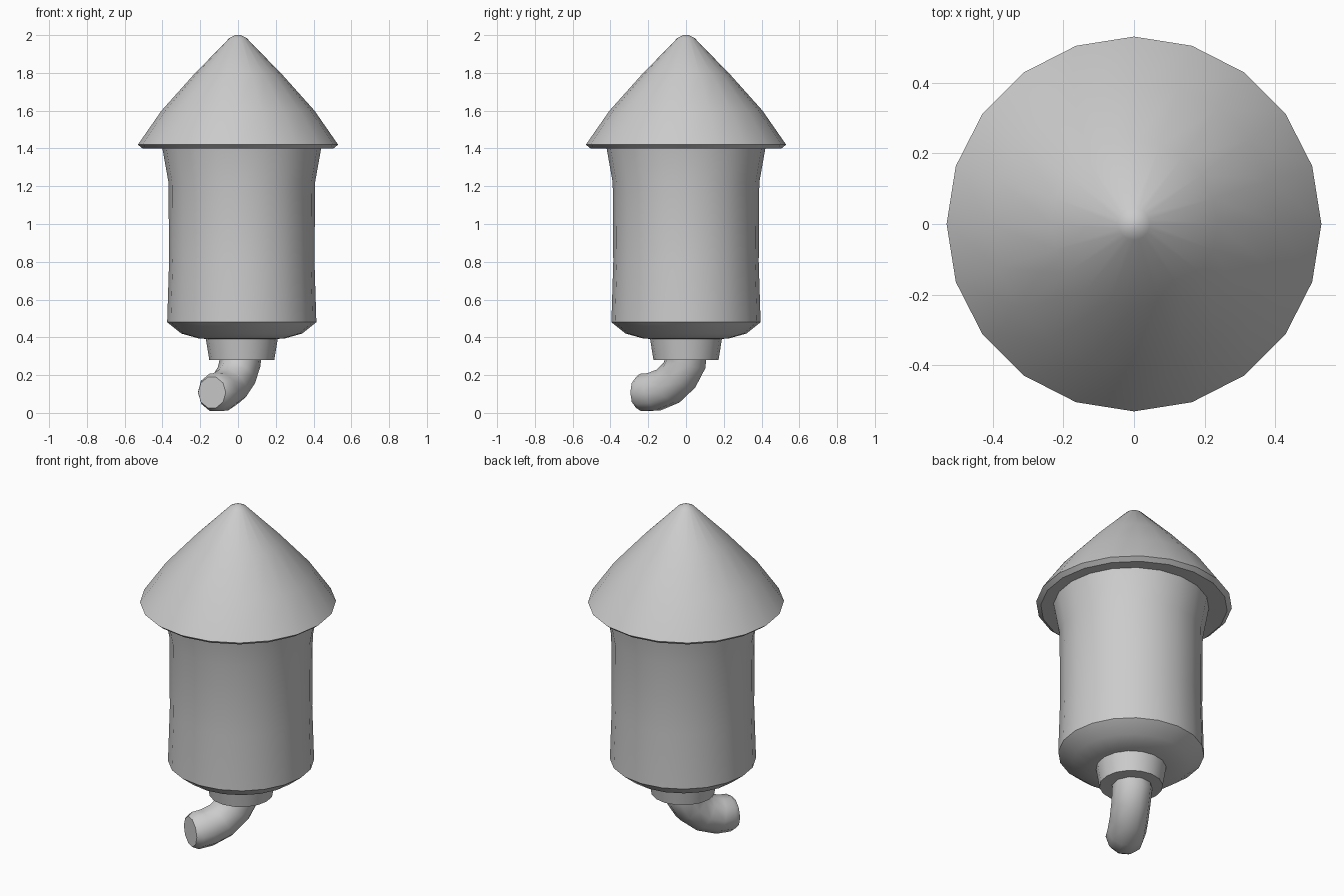
import bpy, bmesh, math
from mathutils import Vector

if "Cube" in bpy.data.objects:
    bpy.data.objects.remove(bpy.data.objects["Cube"])


def skin(name, rings, angle=40):
    """Bridge equal-sized rings of points, cap both ends, shade smooth."""
    bm = bmesh.new()
    loops = [[bm.verts.new(p) for p in ring] for ring in rings]
    n = len(loops[0])
    for a, b in zip(loops, loops[1:]):
        for i in range(n):
            j = (i + 1) % n
            bm.faces.new((a[i], a[j], b[j], b[i]))
    bm.faces.new(loops[0][::-1])
    bm.faces.new(loops[-1])
    bmesh.ops.recalc_face_normals(bm, faces=bm.faces)
    mesh = bpy.data.meshes.new(name)
    bm.to_mesh(mesh)
    bm.free()
    obj = bpy.data.objects.new(name, mesh)
    bpy.context.collection.objects.link(obj)
    bpy.ops.object.select_all(action='DESELECT')
    bpy.context.view_layer.objects.active = obj
    obj.select_set(True)
    bpy.ops.object.shade_smooth_by_angle(angle=math.radians(angle))
    return obj


def lathe(name, profile, sides, centre=(0, 0)):
    """Revolve (radius, z) points around a vertical axis."""
    turn = 2 * math.pi / sides
    return skin(name, [[(centre[0] + r * math.cos(i * turn),
                         centre[1] + r * math.sin(i * turn), z)
                        for i in range(sides)] for r, z in profile])


def tube(name, path, sides):
    """Sweep a round section along (x, y, z, radius) points."""
    pts = [Vector(p[:3]) for p in path]
    side = Vector((0.87, -0.49, 0)).normalized()   # square to the bend plane
    rings = []
    for k, p in enumerate(pts):
        d = (pts[min(k + 1, len(pts) - 1)] - pts[max(k - 1, 0)]).normalized()
        u = (side - d * side.dot(d)).normalized()
        v = d.cross(u)
        rings.append([p + path[k][3] * (u * math.cos(t) + v * math.sin(t))
                      for t in (2 * math.pi * i / sides for i in range(sides))])
    return skin(name, rings, 50)


# Pointed cap with a thin rim and flat underside
lathe("nose_cap", [(0.36, 1.405), (0.505, 1.40), (0.53, 1.42), (0.405, 1.60),
                   (0.235, 1.79), (0.045, 1.985), (0.015, 2.0)], 20)

# Slightly waisted barrel with a rounded lower edge
lathe("body", [(0.17, 0.39), (0.23, 0.395), (0.32, 0.42), (0.395, 0.48),
               (0.385, 0.80), (0.388, 1.22), (0.422, 1.41)], 20, (0.02, 0))

# Tapered collar under the barrel
lathe("nozzle", [(0.172, 0.28), (0.195, 0.42)], 16, (0.02, 0))

# Bent fuse, curving down towards the front left
tube("fuse", [(0.015, 0.0, 0.33, 0.11), (0.012, 0.0, 0.27, 0.11),
              (-0.008, -0.035, 0.20, 0.107), (-0.045, -0.095, 0.142, 0.106),
              (-0.09, -0.168, 0.112, 0.106), (-0.122, -0.225, 0.108, 0.104),
              (-0.138, -0.252, 0.108, 0.085)], 10)
